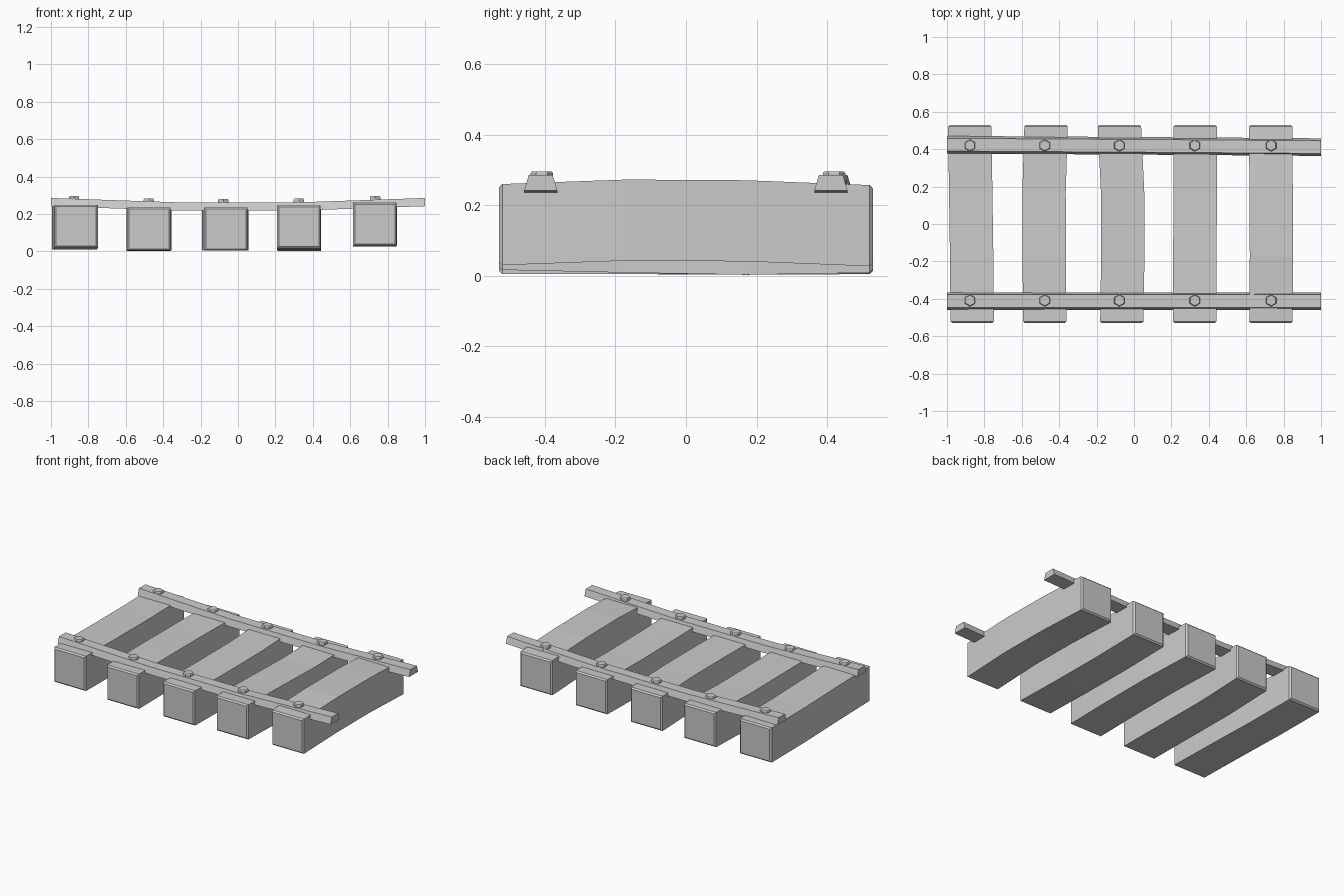
import bpy, bmesh, math
from mathutils import Vector

if "Cube" in bpy.data.objects:
    bpy.data.objects.remove(bpy.data.objects["Cube"])


def loft(name, rings, bevel_ends=0.0):
    """Join equal-sided rings into a capped solid."""
    bm = bmesh.new()
    vs = [[bm.verts.new(p) for p in ring] for ring in rings]
    n = len(vs[0])
    for a, b in zip(vs, vs[1:]):
        for i in range(n):
            j = (i + 1) % n
            bm.faces.new((a[i], a[j], b[j], b[i]))
    caps = [bm.faces.new(vs[0][::-1]), bm.faces.new(vs[-1])]
    if bevel_ends:
        edges = list({e for f in caps for e in f.edges})
        bmesh.ops.bevel(bm, geom=edges, offset=bevel_ends, segments=1,
                        profile=0.5, affect='EDGES')
    bmesh.ops.recalc_face_normals(bm, faces=bm.faces)
    mesh = bpy.data.meshes.new(name)
    bm.to_mesh(mesh)
    bm.free()
    ob = bpy.data.objects.new(name, mesh)
    bpy.context.collection.objects.link(ob)
    return ob


# Wooden ties: slightly warped beams, (x, z) centres at four stations along y
STATIONS = (-0.53, -0.17, 0.17, 0.53)
HALF_W, HALF_H = 0.116, 0.115
TIES = [
    [(-0.865, 0.135), (-0.868, 0.13), (-0.873, 0.125), (-0.878, 0.127)],
    [(-0.477, 0.12), (-0.48, 0.12), (-0.481, 0.118), (-0.470, 0.12)],
    [(-0.065, 0.12), (-0.060, 0.12), (-0.061, 0.12), (-0.078, 0.122)],
    [(0.325, 0.132), (0.325, 0.124), (0.328, 0.118), (0.327, 0.124)],
    [(0.732, 0.145), (0.735, 0.158), (0.733, 0.156), (0.731, 0.142)],
]
for k, path in enumerate(TIES):
    rings = [[(x + sx * HALF_W, y, z + sz * HALF_H)
              for sx, sz in ((-1, -1), (1, -1), (1, 1), (-1, 1))]
             for y, (x, z) in zip(STATIONS, path)]
    loft(f"wooden_tie_{k + 1}", rings, 0.009)

# Steel rails: trapezoid section, sagging in the middle
SECTION = ((-0.047, 0.0), (0.047, 0.0), (0.034, 0.044), (-0.034, 0.044))
RAIL_X = (-1.0, -0.333, 0.333, 1.0)
RAIL_Z = (0.242, 0.219, 0.219, 0.242)
RAILS = {"front": (-0.412, -0.412, -0.412, -0.412),
         "back": (0.424, 0.420, 0.416, 0.411)}
for side, ys in RAILS.items():
    loft(f"{side}_rail", [[(x, y + dy, z + dz) for dy, dz in SECTION]
                          for x, y, z in zip(RAIL_X, ys, RAIL_Z)])

# Hexagonal bolt heads where the rails cross the ties
BOLTS = ((-0.877, 0.296), (-0.477, 0.282), (-0.078, 0.281),
         (0.325, 0.282), (0.733, 0.296))
for side, y in (("front", -0.409), ("back", 0.420)):
    for k, (x, top) in enumerate(BOLTS):
        rings = [[(x + r * math.sin(a * math.pi / 3),
                   y + r * math.cos(a * math.pi / 3), z) for a in range(6)]
                 for r, z in ((0.032, top - 0.04), (0.032, top - 0.005),
                              (0.028, top))]
        loft(f"{side}_bolt_{k + 1}", rings)
